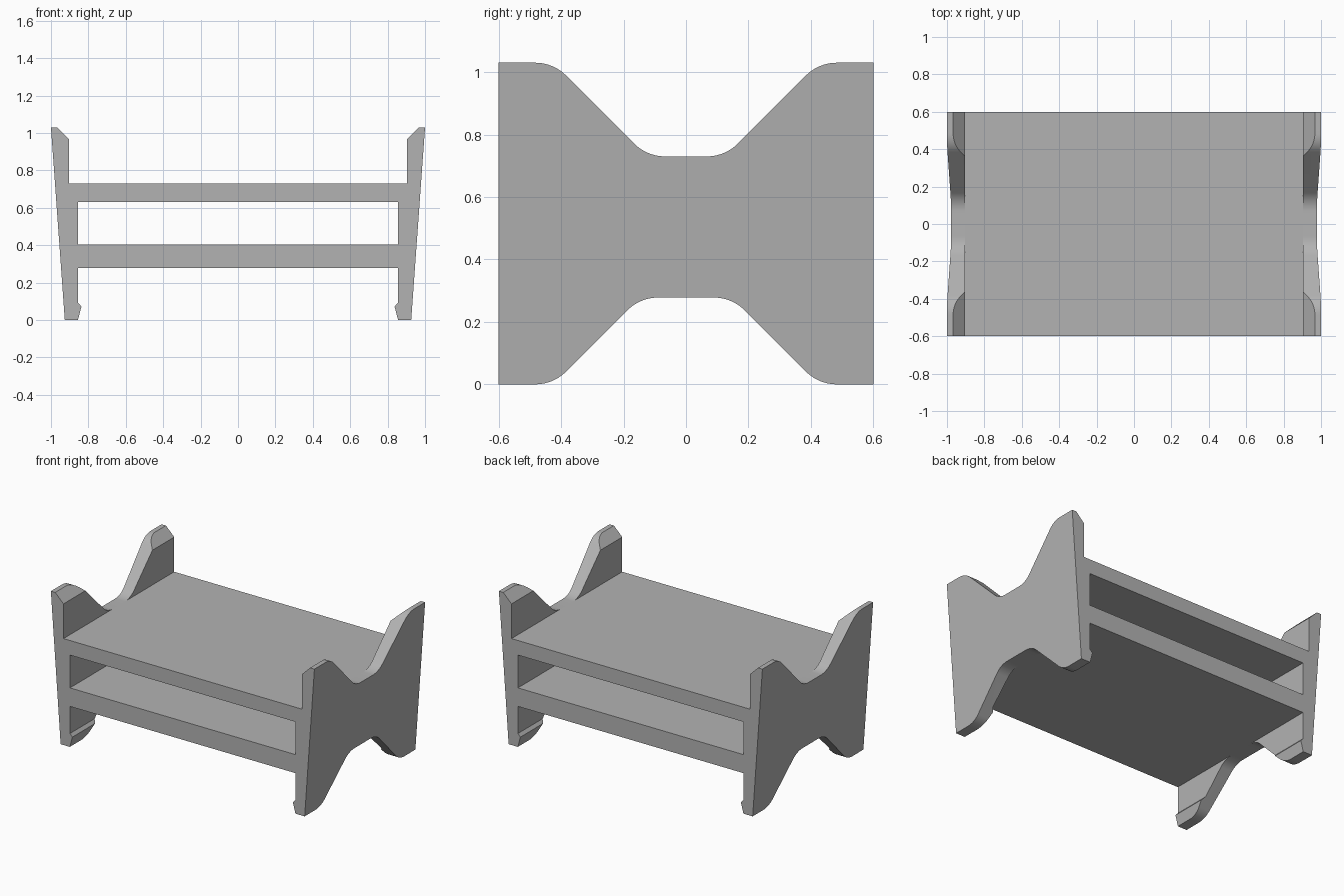
import bpy
import bmesh
from math import tan
from mathutils import Vector

if "Cube" in bpy.data.objects:
    bpy.data.objects.remove(bpy.data.objects["Cube"], do_unlink=True)

grey = bpy.data.materials.new("plain grey")
grey.use_nodes = True
grey.diffuse_color = (0.45, 0.45, 0.45, 1)
grey.node_tree.nodes["Principled BSDF"].inputs["Base Color"].default_value = (0.45, 0.45, 0.45, 1)

HALF_DEPTH = 0.6
HEIGHT = 1.03
SEAT_TOP, SEAT_BOTTOM = 0.73, 0.63
SHELF_TOP, SHELF_BOTTOM = 0.405, 0.278


def prism(name, points, direction):
    """Extrude a closed 3D outline along a direction."""
    bm = bmesh.new()
    face = bm.faces.new([bm.verts.new(p) for p in points])
    out = bmesh.ops.extrude_face_region(bm, geom=[face])
    moved = [v for v in out["geom"] if isinstance(v, bmesh.types.BMVert)]
    bmesh.ops.translate(bm, verts=moved, vec=direction)
    bmesh.ops.recalc_face_normals(bm, faces=bm.faces)
    mesh = bpy.data.meshes.new(name)
    bm.to_mesh(mesh)
    bm.free()
    mesh.materials.append(grey)
    obj = bpy.data.objects.new(name, mesh)
    bpy.context.collection.objects.link(obj)
    return obj


def fillet(prev, corner, nxt, radius=0.14, steps=10):
    """Points of an arc that rounds one corner."""
    c = Vector(corner)
    a, b = (Vector(prev) - c).normalized(), (Vector(nxt) - c).normalized()
    half = a.angle(b) / 2
    start = c + a * radius / tan(half)
    end = c + b * radius / tan(half)
    centre = c + (a + b).normalized() * (start - c).length / abs((a + b).normalized().dot(a))
    u, v = start - centre, end - centre
    return [centre + u.lerp(v, i / steps).normalized() * radius for i in range(steps + 1)]


def notch(z_outer, z_inner, y_inner):
    """Rounded notch running from -y to +y along one edge of the panel."""
    y_outer = 0.425
    path = [(-HALF_DEPTH, z_outer), (-y_outer, z_outer), (-y_inner, z_inner),
            (y_inner, z_inner), (y_outer, z_outer), (HALF_DEPTH, z_outer)]
    pts = [Vector(path[0])]
    for p, c, n in zip(path, path[1:], path[2:]):
        pts += fillet(p, c, n)
    return pts + [Vector(path[-1])]


# Side silhouette of the end panels
silhouette = notch(HEIGHT, SEAT_TOP, 0.125) + notch(0, SHELF_BOTTOM, 0.147)[::-1]

# Leaning wall section, extended a little past the top and bottom for trimming
lean = (1.0 - 0.926) / HEIGHT
over = 0.03
section = [(0.926 - lean * over, -over), (1 + lean * over, HEIGHT + over),
           (0.967, HEIGHT + over), (0.967, HEIGHT), (0.904, 0.968),
           (0.904, SEAT_BOTTOM), (0.855, SEAT_BOTTOM), (0.855, 0.092),
           (0.837, 0.072), (0.856, 0), (0.856, -over)]

# End panels
for side, sign in (("left", 1), ("right", -1)):
    panel = prism(side + "_end_panel", [(sign * x, -0.7, z) for x, z in section], (0, 1.4, 0))
    trim = prism(side + "_panel_trim", [(sign * 0.7, y, z) for y, z in silhouette],
                 (sign * 0.5, 0, 0))
    mod = panel.modifiers.new("trim", "BOOLEAN")
    mod.operation = "INTERSECT"
    mod.solver = "EXACT"
    mod.object = trim
    bpy.ops.object.select_all(action="DESELECT")
    panel.select_set(True)
    bpy.context.view_layer.objects.active = panel
    bpy.ops.object.modifier_apply(modifier=mod.name)
    bpy.data.objects.remove(trim, do_unlink=True)
    bpy.ops.object.shade_smooth_by_angle(angle=0.4)


# Horizontal boards, fitted between the panels
def board(name, half_width, bottom, top):
    corners = [(-half_width, bottom), (half_width, bottom), (half_width, top), (-half_width, top)]
    prism(name, [(x, -HALF_DEPTH, z) for x, z in corners], (0, 2 * HALF_DEPTH, 0))


board("upper_board", 0.904, SEAT_BOTTOM, SEAT_TOP)
board("lower_shelf", 0.855, SHELF_BOTTOM, SHELF_TOP)
